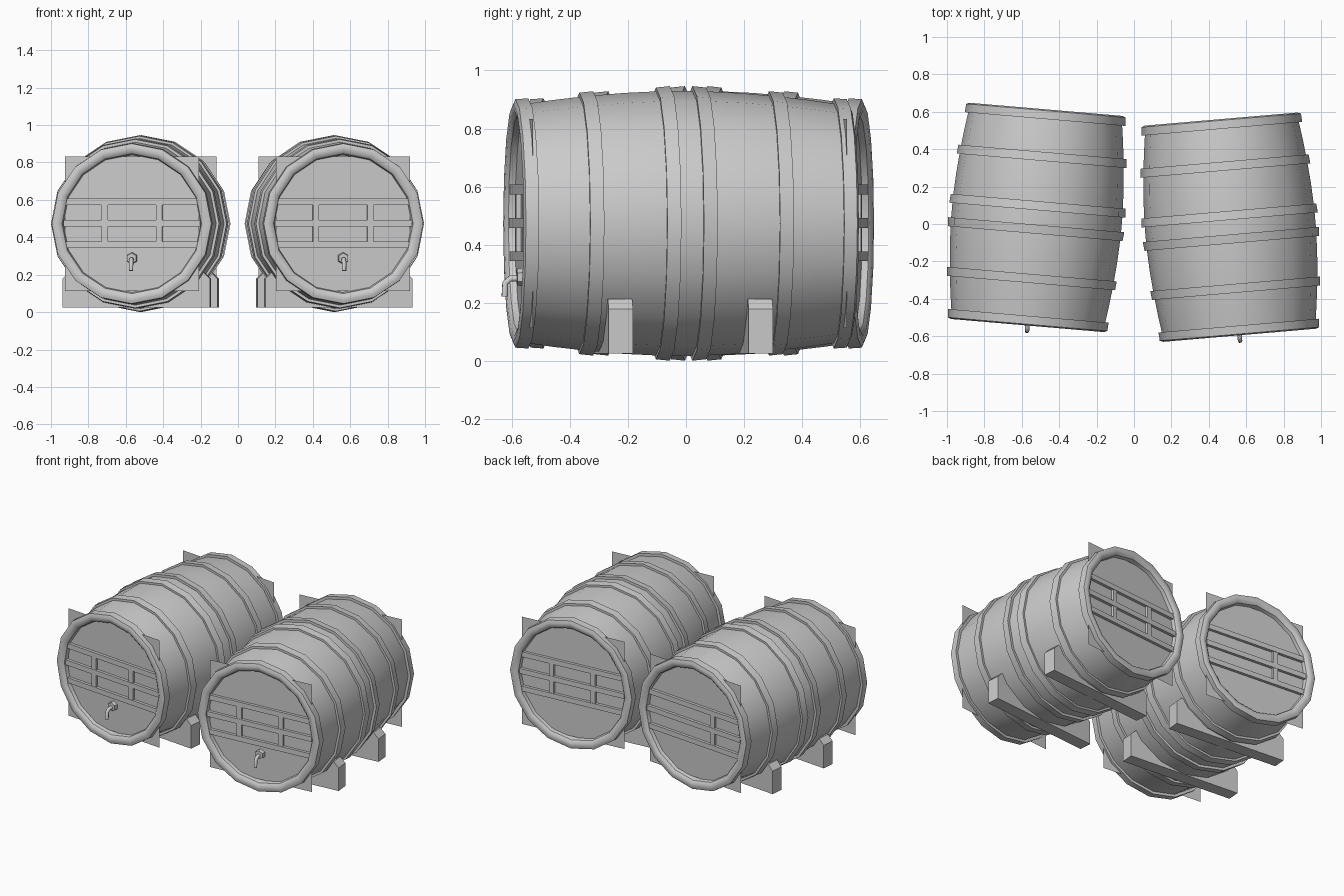
import bpy, bmesh, math
from mathutils import Matrix

if "Cube" in bpy.data.objects:
    bpy.data.objects.remove(bpy.data.objects["Cube"])

SIDES = 16
AXIS_Z = 0.473


def finish(bm, name, place, smooth=False):
    bmesh.ops.recalc_face_normals(bm, faces=bm.faces)
    me = bpy.data.meshes.new(name)
    bm.to_mesh(me)
    bm.free()
    ob = bpy.data.objects.new(name, me)
    bpy.context.collection.objects.link(ob)
    ob.matrix_world = place
    if smooth:
        bpy.ops.object.select_all(action='DESELECT')
        ob.select_set(True)
        bpy.context.view_layer.objects.active = ob
        bpy.ops.object.shade_smooth_by_angle(angle=math.radians(35))
    return ob


def revolve(name, profile, place, closed=False):
    """Spin (y, radius) points round the barrel axis."""
    bm = bmesh.new()
    rings = []
    for y, r in profile:
        ring = []
        for i in range(SIDES):
            a = 2 * math.pi * i / SIDES
            ring.append(bm.verts.new((r * math.cos(a), y, r * math.sin(a))))
        rings.append(ring)
    n = len(rings)
    for k in range(n if closed else n - 1):
        a, b = rings[k], rings[(k + 1) % n]
        for i in range(SIDES):
            j = (i + 1) % SIDES
            bm.faces.new((a[i], a[j], b[j], b[i]))
    return finish(bm, name, place, True)


def box(name, centre, size, place):
    bm = bmesh.new()
    m = Matrix.Translation(centre) @ Matrix.Diagonal((*size, 1))
    bmesh.ops.create_cube(bm, size=1, matrix=m)
    return finish(bm, name, place)


def body_radius(y):
    return 0.457 - 0.047 * (abs(y) / 0.55) ** 1.8


def stand(name, y, place):
    # bar with raised, chamfered ends and a low middle hidden by the barrel
    half = [(0.395, -0.449), (0.395, -0.295), (0.36, -0.26), (0.335, -0.26),
            (0.22, -0.37), (0.1, -0.425)]
    outline = half + [(-x, z) for x, z in reversed(half)]
    bm = bmesh.new()
    f = bm.faces.new([bm.verts.new((x, y - 0.042, z)) for x, z in outline])
    ext = bmesh.ops.extrude_face_region(bm, geom=[f], use_keep_orig=True)
    vs = [v for v in ext['geom'] if isinstance(v, bmesh.types.BMVert)]
    bmesh.ops.translate(bm, verts=vs, vec=(0, 0.084, 0))
    finish(bm, name, place)


def tap(place):
    # hexagonal collar
    bm = bmesh.new()
    m = Matrix.Translation((0, -0.556, -0.185)) @ Matrix.Rotation(math.pi / 2, 4, 'X')
    bmesh.ops.create_cone(bm, cap_ends=True, segments=6, radius1=0.032,
                          radius2=0.028, depth=0.024, matrix=m)
    finish(bm, "tap_collar", place)
    # bent spout
    cu = bpy.data.curves.new("tap_spout", 'CURVE')
    cu.dimensions = '3D'
    cu.bevel_depth = 0.012
    cu.bevel_resolution = 1
    cu.use_fill_caps = True
    pts = [(-0.54, -0.19), (-0.59, -0.19), (-0.608, -0.205), (-0.61, -0.252)]
    sp = cu.splines.new('POLY')
    sp.points.add(len(pts) - 1)
    for p, (y, z) in zip(sp.points, pts):
        p.co = (0, y, z, 1)
    ob = bpy.data.objects.new("tap_spout", cu)
    bpy.context.collection.objects.link(ob)
    ob.matrix_world = place


def barrel(x, y, turn, left):
    place = Matrix.Translation((x, y, AXIS_Z)) @ Matrix.Rotation(math.radians(turn), 4, 'Z')
    # bulging staves
    ys = [-0.55, -0.44, -0.33, -0.2, -0.065, 0.065, 0.2, 0.33, 0.44, 0.55]
    revolve("barrel_body", [(v, body_radius(v)) for v in ys], place)

    for s in (-1, 1):
        # hoops
        for c, w in ((0.063, 0.024), (0.328, 0.024)):
            ri, ro = body_radius(c + w), body_radius(c) + 0.016
            revolve("hoop", [(s * (c - w), ri - 0.01), (s * (c - w), ro + 0.001),
                             (s * (c + w), ro - 0.004), (s * (c + w), ri - 0.01)],
                    place, True)
        # rounded end rim
        revolve("end_rim", [(s * 0.528, 0.40), (s * 0.528, 0.431), (s * 0.573, 0.428),
                            (s * 0.58, 0.41), (s * 0.577, 0.388), (s * 0.565, 0.374),
                            (s * 0.53, 0.366)], place, True)
        # square head panel, corners poke through the staves
        bm = bmesh.new()
        m = Matrix.Translation((0, s * 0.543, 0)) @ Matrix.Rotation(s * -math.pi / 2, 4, 'X')
        bmesh.ops.create_grid(bm, x_segments=1, y_segments=1, size=0.36, matrix=m)
        finish(bm, "head_panel", place)
        # head braces
        for z in (-0.113, 0.002, 0.117):
            box("head_brace", (0, s * 0.551, z), (0.735, 0.022, 0.034), place)
        for bx in (-0.146, 0.146):
            if left and s > 0 and bx > 0:
                continue
            box("head_brace_upright", (bx, s * 0.55, 0.002), (0.034, 0.019, 0.2), place)
        stand("stand", s * 0.242, place)
    tap(place)


barrel(-0.52, 0.035, -4.9, True)
barrel(0.515, -0.017, 4.9, False)
